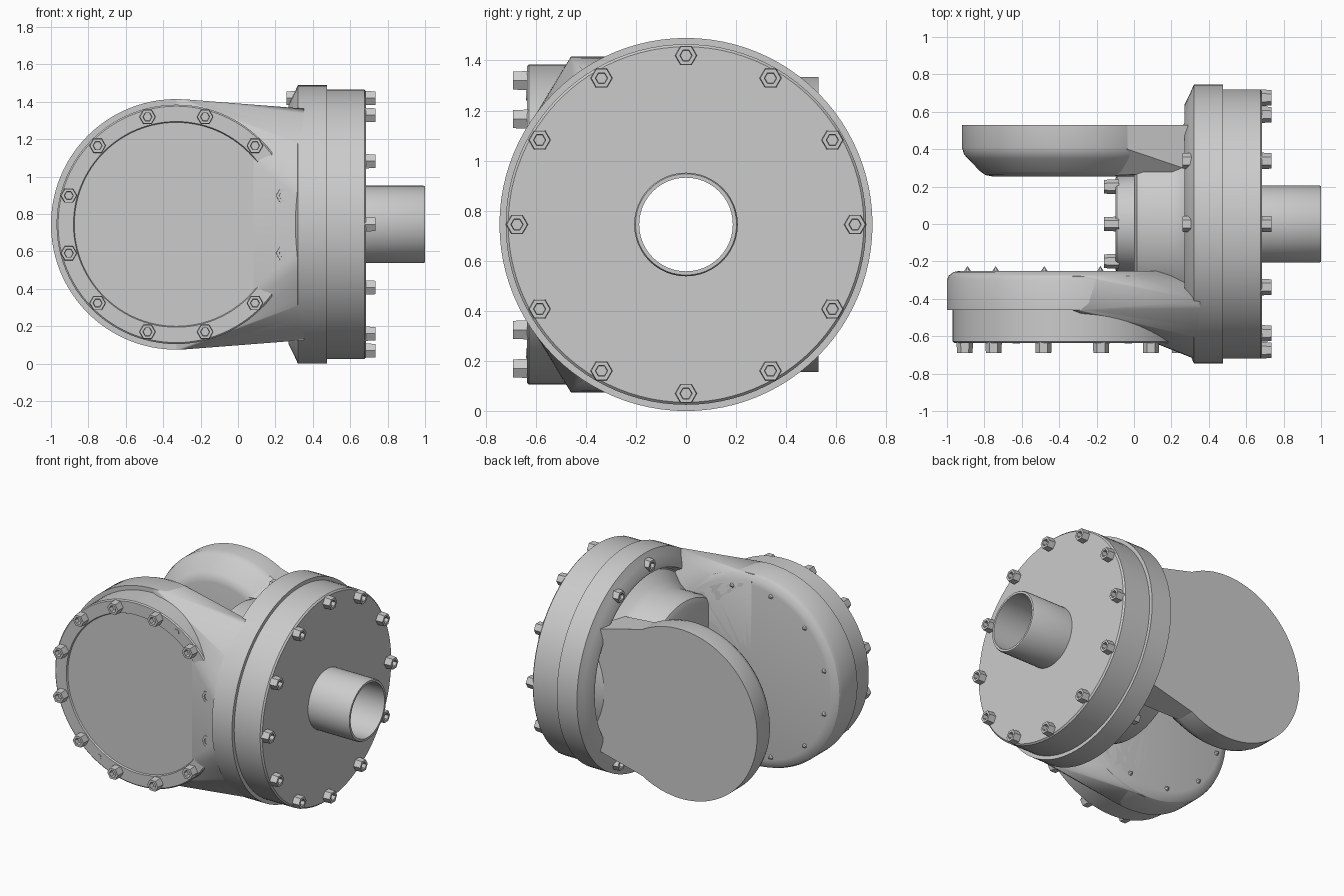
import bpy, bmesh
from math import sin, cos, tau, radians, sqrt
from mathutils import Vector

old = bpy.data.objects.get("Cube")
if old:
    bpy.data.objects.remove(old)

ZC = 0.745          # height of the main axes
ARM_X = -0.33       # x of the arm discs
BORE = 0.187

steel = bpy.data.materials.new("plain grey")
steel.use_nodes = True
grey = (0.6, 0.6, 0.6, 1)
steel.diffuse_color = grey
steel.node_tree.nodes["Principled BSDF"].inputs["Base Color"].default_value = grey


def finish(name, bm, angle=30):
    bmesh.ops.remove_doubles(bm, verts=bm.verts, dist=1e-5)
    bmesh.ops.recalc_face_normals(bm, faces=bm.faces)
    me = bpy.data.meshes.new(name)
    bm.to_mesh(me)
    bm.free()
    me.materials.append(steel)
    for p in me.polygons:
        p.use_smooth = True
    me.set_sharp_from_angle(angle=radians(angle))
    ob = bpy.data.objects.new(name, me)
    bpy.context.collection.objects.link(ob)
    return ob


def lathe(name, origin, axis, profile, sides=72, closed=False):
    """Spin (distance along axis, radius) points about an axis."""
    origin, axis = Vector(origin), Vector(axis)
    up = Vector((0, 0, 1))
    side = axis.cross(up)
    bm = bmesh.new()
    rings = []
    for a, r in profile:
        rings.append([bm.verts.new(origin + axis * a + r * (side * cos(tau * i / sides) + up * sin(tau * i / sides)))
                      for i in range(sides)])
    pairs = list(zip(rings, rings[1:]))
    if closed:
        pairs.append((rings[-1], rings[0]))
    for p, q in pairs:
        for i in range(sides):
            j = (i + 1) % sides
            bm.faces.new((p[i], p[j], q[j], q[i]))
    return finish(name, bm)


def hull(name, points):
    bm = bmesh.new()
    for p in points:
        bm.verts.new(p)
    res = bmesh.ops.convex_hull(bm, input=bm.verts)
    junk = {g for g in res["geom_interior"] + res["geom_unused"] if isinstance(g, bmesh.types.BMVert)}
    bmesh.ops.delete(bm, geom=list(junk), context="VERTS")
    return finish(name, bm, 35)


def bolt_ring(name, center, axis, radius, angles, size=0.045, height=0.055):
    """Hexagon socket heads placed on a circle around the axis."""
    center, axis = Vector(center), Vector(axis)
    up = Vector((0, 0, 1))
    side = up.cross(axis)
    s = size
    head = [(-0.02, 0), (-0.02, s), (height, s * 0.92), (height, s * 0.55),
            (height - 0.03, s * 0.5), (height - 0.03, 0)]
    for deg in angles:
        t = radians(deg)
        pos = center + radius * (side * cos(t) + up * sin(t))
        lathe(name, pos, axis, head, sides=6)


X, BACKX = (1, 0, 0), (-1, 0, 0)
FRONT, BACK = (0, -1, 0), (0, 1, 0)
O = (0, 0, ZC)
A = (ARM_X, 0, ZC)

# Flange, cover and open tube on the side axis
lathe("flange", O, X, [(0.475, BORE), (0.475, 0.745), (0.32, 0.745), (0.30, 0.70), (0.27, 0.64),
                       (0.27, 0.62), (0.33, 0.60), (0.33, BORE)], 96, True)
lathe("flange_cover", O, X, [(0.47, BORE), (0.47, 0.72), (0.675, 0.72), (0.685, 0.71), (0.685, BORE)], 96, True)
lathe("tube", O, X, [(0.6, BORE), (0.6, 0.207), (0.99, 0.207), (1.0, 0.202), (1.0, BORE)], 48, True)
bolt_ring("flange_bolt", (0.685, 0, ZC), X, 0.675, range(0, 360, 30), height=0.05)
bolt_ring("flange_nut", (0.31, 0, ZC), BACKX, 0.675, (90, 120, 240), height=0.05)

# Web between the arms, with the bearing retainer
lathe("web", O, X, [(0.0, BORE), (0.0, 0.45), (0.015, 0.485), (0.05, 0.5), (0.2, 0.5), (0.26, 0.53),
                    (0.34, 0.6), (0.34, BORE)], 72, True)
lathe("retainer", O, X, [(-0.1, BORE), (-0.1, 0.245), (-0.09, 0.255), (0.02, 0.265), (0.02, BORE)], 48, True)
bolt_ring("retainer_bolt", (-0.1, 0, ZC), BACKX, 0.23, range(30, 390, 60), 0.04, 0.06)

# Front arm with its bolted cover
lathe("front_arm", A, FRONT, [(0.25, 0), (0.25, 0.60), (0.257, 0.635), (0.275, 0.66), (0.30, 0.67),
                              (0.46, 0.67), (0.46, 0)], 96)
lathe("front_cover", A, FRONT, [(0.45, 0), (0.45, 0.64), (0.628, 0.64), (0.635, 0.632), (0.635, 0.55),
                                (0.625, 0.545), (0.625, 0)], 96)
bolt_ring("front_bolt", (ARM_X, -0.635, ZC), FRONT, 0.595, range(15, 360, 30))
for k in (1, -1):
    pin = (ARM_X + k * 0.30, -0.635, ZC + k * 0.515)
    lathe("cover_pin", pin, FRONT, [(-0.01, 0), (-0.01, 0.02), (0.004, 0.02), (0.004, 0)], 12)
for i in range(12):
    t = radians(15 + 30 * i)
    if cos(t) < 0.5:
        tip = (ARM_X + 0.58 * cos(t), -0.255, ZC + 0.58 * sin(t))
        lathe("bolt_tip", tip, BACK, [(0, 0.02), (0.03, 0)], 6)

# Solid neck from the front arm to the flange
pts = []
for i in range(96):
    t = tau * i / 96
    if cos(t) > -0.01:
        for y, r in ((-0.25, 0.62), (-0.28, 0.665), (-0.46, 0.67)):
            pts.append((ARM_X + r * cos(t), y, ZC + r * sin(t)))
    y = 0.742 * cos(t)
    if y < -0.38:
        pts.append((0.38, y, ZC + 0.742 * sin(t)))
        pts.append((0.32, max(y, -0.72), ZC + 0.735 * sin(t)))
hull("front_neck", pts)

# Back arm, chamfered on the inner side, and its short neck
lathe("back_arm", A, BACK, [(0.53, 0), (0.53, 0.59), (0.41, 0.59), (0.375, 0.58), (0.35, 0.56), (0.28, 0.49),
                            (0.262, 0.465), (0.255, 0.43), (0.255, 0)], 96)
pts = []
for i in range(-15, 16):
    t = radians(4 * i)
    pts += [(ARM_X + 0.59 * cos(t), y, ZC + 0.59 * sin(t)) for y in (0.40, 0.53)]
    pts.append((ARM_X + 0.46 * cos(t), 0.26, ZC + 0.46 * sin(t)))
for y in (0.28, 0.53):
    h = min(0.42, sqrt(0.7 ** 2 - y * y))
    pts += [(0.32, y, ZC + h), (0.32, y, ZC - h)]
hull("back_neck", pts)
